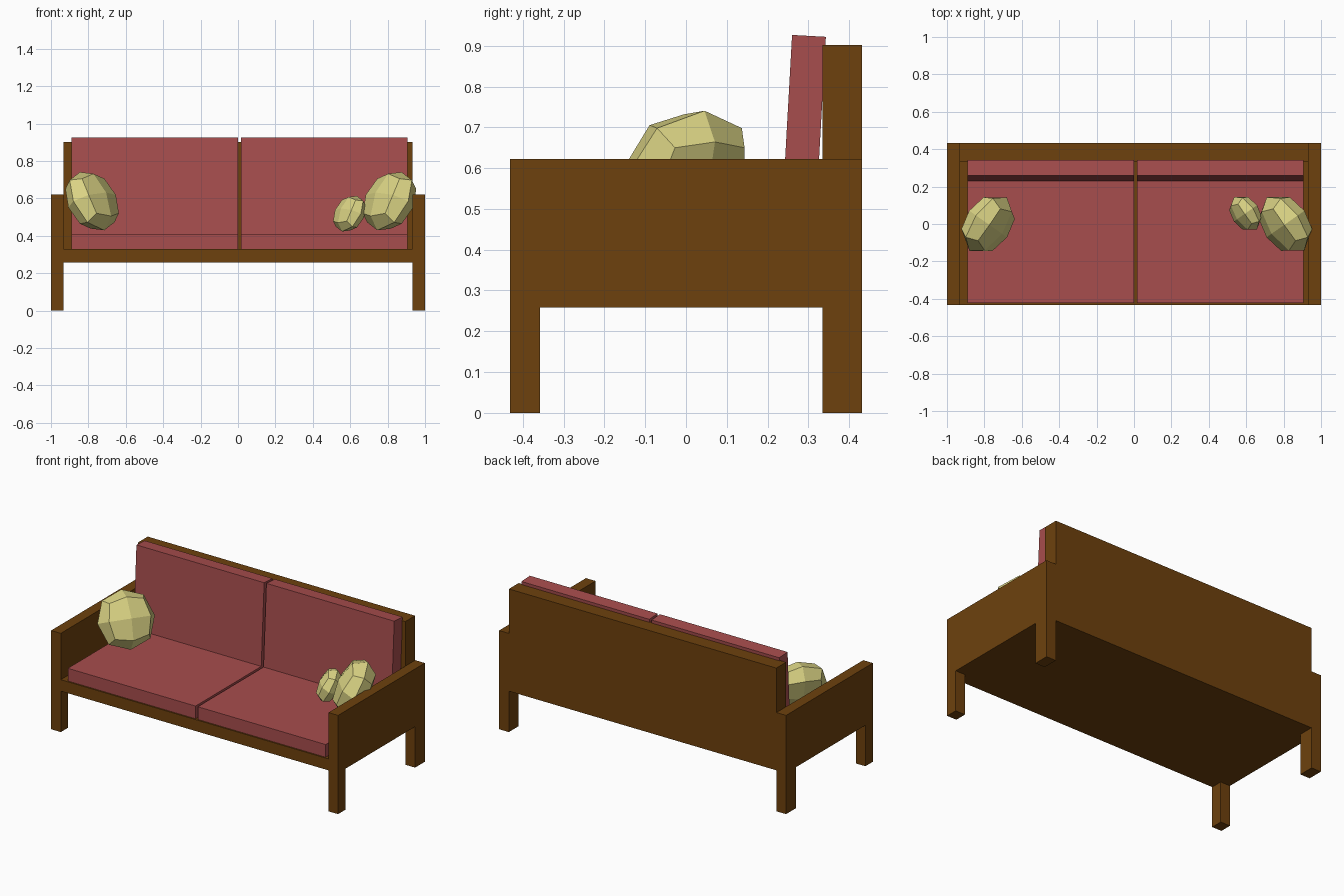
import bpy
import math

if "Cube" in bpy.data.objects:
    bpy.data.objects.remove(bpy.data.objects["Cube"])


def material(name, rgb):
    m = bpy.data.materials.new(name)
    m.diffuse_color = (*rgb, 1)
    m.use_nodes = True
    m.node_tree.nodes["Principled BSDF"].inputs["Base Color"].default_value = m.diffuse_color
    return m


WOOD = material("brown wood", (0.155, 0.053, 0.004))
RED = material("red fabric", (0.39, 0.075, 0.075))
YELLOW = material("yellow fabric", (0.70, 0.65, 0.23))


def block(name, centre, size, mat, rot=(0, 0, 0)):
    bpy.ops.mesh.primitive_cube_add(size=1, location=centre,
                                    rotation=[math.radians(a) for a in rot])
    ob = bpy.context.object
    ob.name = name
    ob.scale = size
    ob.data.materials.append(mat)
    return ob


def box(name, lo, hi, mat):
    return block(name, [(a + b) / 2 for a, b in zip(lo, hi)],
                 [b - a for a, b in zip(lo, hi)], mat)


# Wooden base and back panel
box("base", (-0.935, -0.432, 0.258), (0.935, 0.335, 0.33), WOOD)
box("back_panel", (-0.932, 0.335, 0.258), (0.932, 0.432, 0.902), WOOD)

# Arms with their legs
for side, x in (("left", -1.0), ("right", 0.933)):
    x2 = x + 0.067
    box(side + "_arm", (x, -0.432, 0.258), (x2, 0.432, 0.622), WOOD)
    box(side + "_front_leg", (x, -0.432, 0), (x2, -0.358, 0.258), WOOD)
    box(side + "_back_leg", (x, 0.335, 0), (x2, 0.432, 0.258), WOOD)

# Seat cushions and slightly reclined back cushions
for side, x1, x2 in (("left", -0.89, 0.0), ("right", 0.016, 0.907)):
    box(side + "_seat_cushion", (x1, -0.423, 0.33), (x2, 0.333, 0.41), RED)
    block(side + "_back_cushion", ((x1 + x2) / 2, 0.287, 0.666),
          (x2 - x1, 0.083, 0.517), RED, (-3.2, 0, 0))


# Throw pillows: flattened cubes rounded by one subdivision
def pillow(name, centre, scale, yaw):
    ob = block(name, centre, [2 * scale * s for s in (0.208, 0.122, 0.208)],
               YELLOW, (-27, 0, yaw))
    sub = ob.modifiers.new("round", 'SUBSURF')
    sub.levels = sub.render_levels = 1


pillow("left_pillow", (-0.78, 0, 0.585), 1, 55)
pillow("right_pillow", (0.81, 0, 0.585), 1, -55)
pillow("small_pillow", (0.596, 0.057, 0.518), 0.61, -55)
